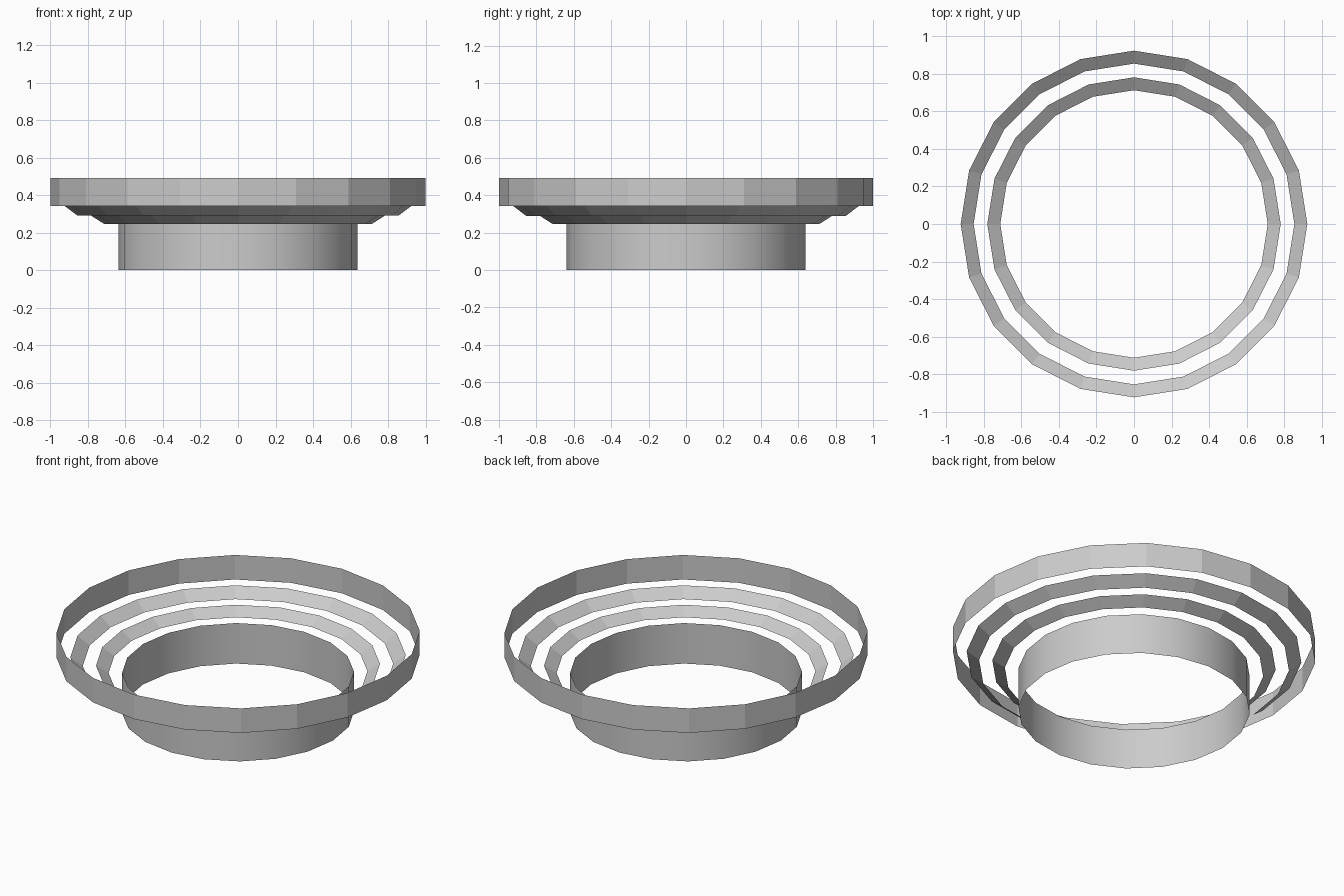
import bpy, bmesh
from math import sin, cos, pi

if "Cube" in bpy.data.objects:
    bpy.data.objects.remove(bpy.data.objects["Cube"])

SIDES = 20


def band(name, r_low, z_low, r_high, z_high, smooth=False):
    """Open ring strip between a lower and an upper circle."""
    bm = bmesh.new()
    rings = []
    for r, z in ((r_low, z_low), (r_high, z_high)):
        rings.append([bm.verts.new((r * cos(2 * pi * i / SIDES),
                                    r * sin(2 * pi * i / SIDES), z))
                      for i in range(SIDES)])
    low, high = rings
    for i in range(SIDES):
        j = (i + 1) % SIDES
        face = bm.faces.new((low[i], low[j], high[j], high[i]))
        face.smooth = smooth
    mesh = bpy.data.meshes.new(name)
    bm.to_mesh(mesh)
    bm.free()
    obj = bpy.data.objects.new(name, mesh)
    bpy.context.collection.objects.link(obj)
    return obj


# Upright collar at the base
band("base_collar", 0.638, 0.0, 0.638, 0.246, smooth=True)

# Two sloping strips stepping outward
band("inner_sloped_ring", 0.713, 0.246, 0.782, 0.29)
band("outer_sloped_ring", 0.855, 0.29, 0.924, 0.342)

# Upright outer rim
band("outer_rim", 1.0, 0.342, 1.0, 0.491)
